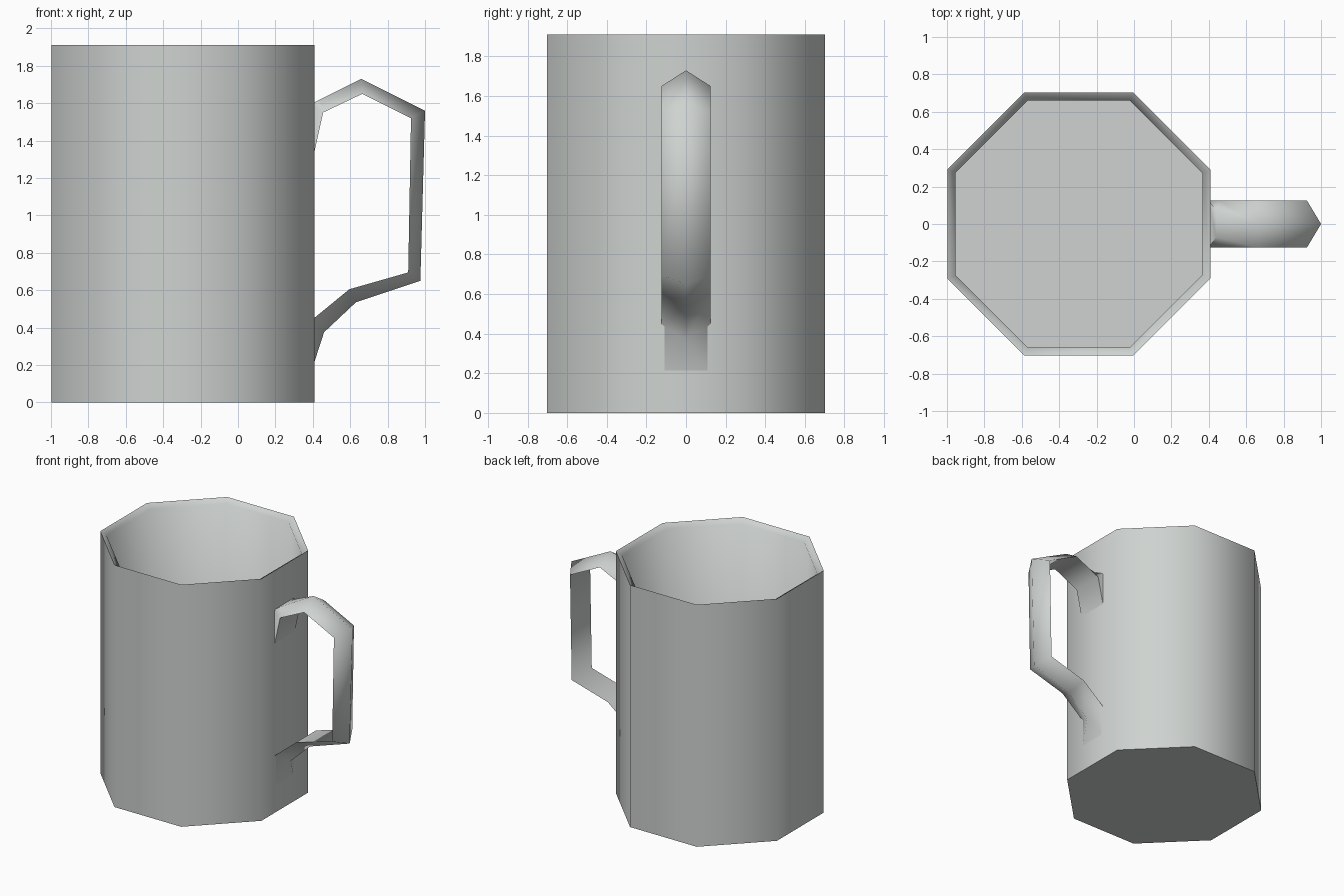
import bpy, bmesh, math

cube = bpy.data.objects.get("Cube")
if cube:
    bpy.data.objects.remove(cube, do_unlink=True)

material = bpy.data.materials.new("pale_grey")
material.use_nodes = True
grey = (0.62, 0.65, 0.63, 1)
material.diffuse_color = grey
material.node_tree.nodes["Principled BSDF"].inputs["Base Color"].default_value = grey


def build(name, rings, angle, cap):
    """Skin a list of equal-sized point rings and shade the result."""
    bm = bmesh.new()
    loops = [[bm.verts.new(p) for p in ring] for ring in rings]
    count = len(loops[0])
    for a, b in zip(loops, loops[1:]):
        for i in range(count):
            j = (i + 1) % count
            bm.faces.new((a[i], a[j], b[j], b[i]))
    if cap:
        bm.faces.new(loops[0][::-1])
        bm.faces.new(loops[-1])
    bmesh.ops.remove_doubles(bm, verts=bm.verts[:], dist=0.0005)
    bmesh.ops.recalc_face_normals(bm, faces=bm.faces[:])
    mesh = bpy.data.meshes.new(name)
    bm.to_mesh(mesh)
    bm.free()
    mesh.materials.append(material)
    obj = bpy.data.objects.new(name, mesh)
    bpy.context.collection.objects.link(obj)
    bpy.ops.object.select_all(action="DESELECT")
    obj.select_set(True)
    bpy.context.view_layer.objects.active = obj
    bpy.ops.object.shade_smooth_by_angle(angle=math.radians(angle))


def octagon(apothem, z):
    r = apothem / math.cos(math.pi / 8)
    turns = [(k + 0.5) * math.pi / 4 for k in range(8)]
    return [(-0.295 + r * math.cos(t), r * math.sin(t), z) for t in turns]


# Hollow cup: outer wall, bevelled lip, inner wall, floor
cup_profile = [(0.703, 0), (0.703, 1.91), (0.66, 1.88), (0.66, 0.05)]
build("cup", [octagon(*p) for p in cup_profile], 60, True)

# Handle: flat inner side, ridged outer side, flared where it meets the cup
# Each row: inner x, inner z, outer x, outer z, outer half width
WIDE = 0.125
sections = [
    (0.40, 1.30, 0.40, 1.60, WIDE),
    (0.455, 1.55, 0.44, 1.62, 0.07),
    (0.665, 1.65, 0.66, 1.73, 0),
    (0.925, 1.52, 1.0, 1.56, 0),
    (0.91, 0.695, 0.975, 0.65, 0),
    (0.595, 0.605, 0.63, 0.535, 0),
    (0.40, 0.445, 0.46, 0.375, 0),
    (0.40, 0.445, 0.40, 0.19, WIDE),
]
rings = [[(ix, -WIDE, iz), (ix, WIDE, iz), (ox, w, oz), (ox, -w, oz)]
         for ix, iz, ox, oz, w in sections]
build("handle", rings, 75, False)
